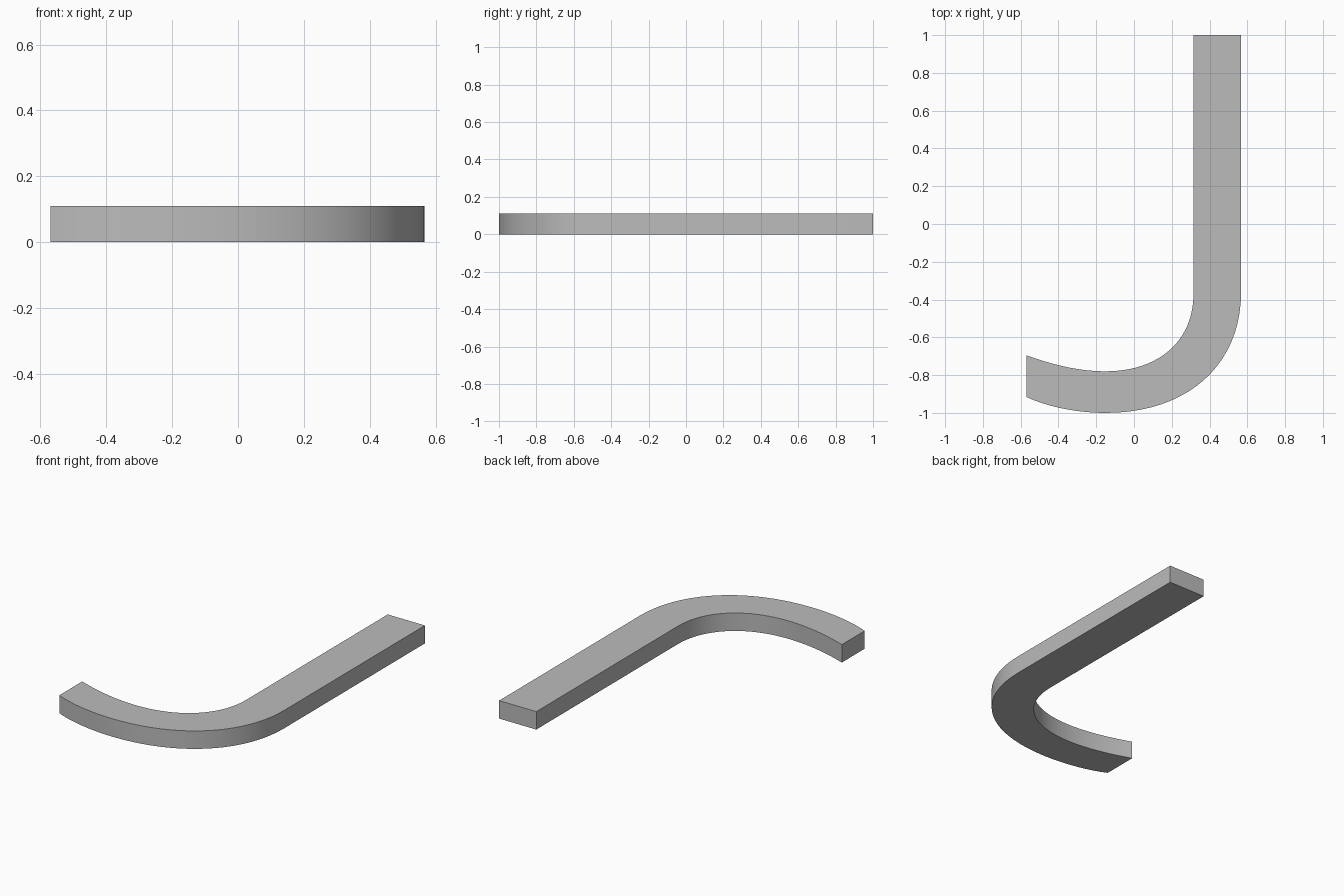
import bpy, bmesh, math
from mathutils import Vector
from mathutils.geometry import interpolate_bezier

cube = bpy.data.objects.get("Cube")
if cube:
    bpy.data.objects.remove(cube, do_unlink=True)

HEIGHT = 0.11


def edge_path(spans, start):
    """Straight stem start followed by smooth bezier spans."""
    points = [Vector(start)]
    for span in spans:
        samples = interpolate_bezier(*[Vector((x, y, 0)) for x, y in span], 21)
        points += samples if len(points) == 1 else samples[1:]
    return points


# Outer and inner edges of the bent bar, from the stem end to the hook tip
outer = edge_path([
    [(0.567, -0.36), (0.567, -0.75), (0.28, -1.0), (-0.15, -1.0)],
    [(-0.15, -1.0), (-0.30, -1.0), (-0.46, -0.968), (-0.57, -0.915)],
], (0.567, 1.0, 0))
inner = edge_path([
    [(0.315, -0.37), (0.315, -0.62), (0.13, -0.78), (-0.15, -0.78)],
    [(-0.15, -0.78), (-0.28, -0.78), (-0.42, -0.75), (-0.57, -0.695)],
], (0.315, 1.0, 0))

# Flat strip between both edges, extruded upwards
bm = bmesh.new()
rows = [(bm.verts.new(a), bm.verts.new(b)) for a, b in zip(outer, inner)]
for (a, b), (c, d) in zip(rows, rows[1:]):
    bm.faces.new((a, b, d, c))
raised = bmesh.ops.extrude_face_region(bm, geom=bm.faces[:])["geom"]
bmesh.ops.translate(bm, vec=(0, 0, HEIGHT),
                    verts=[v for v in raised if isinstance(v, bmesh.types.BMVert)])
# Keep the bottom cap closed
if not any(f.calc_center_median().z < 0.001 for f in bm.faces):
    for (a, b), (c, d) in zip(rows, rows[1:]):
        bm.faces.new((a, b, d, c))
bmesh.ops.recalc_face_normals(bm, faces=bm.faces[:])
mesh = bpy.data.meshes.new("hooked_bar")
bm.to_mesh(mesh)
bm.free()

bar = bpy.data.objects.new("hooked_bar", mesh)
bpy.context.collection.objects.link(bar)

# Plain grey
grey = bpy.data.materials.new("plain_grey")
grey.use_nodes = True
colour = (0.5, 0.5, 0.5, 1)
grey.diffuse_color = colour
grey.node_tree.nodes["Principled BSDF"].inputs["Base Color"].default_value = colour
mesh.materials.append(grey)

# Smooth bend, crisp corners
bpy.ops.object.select_all(action="DESELECT")
bar.select_set(True)
bpy.context.view_layer.objects.active = bar
bpy.ops.object.shade_smooth_by_angle(angle=math.radians(30))
